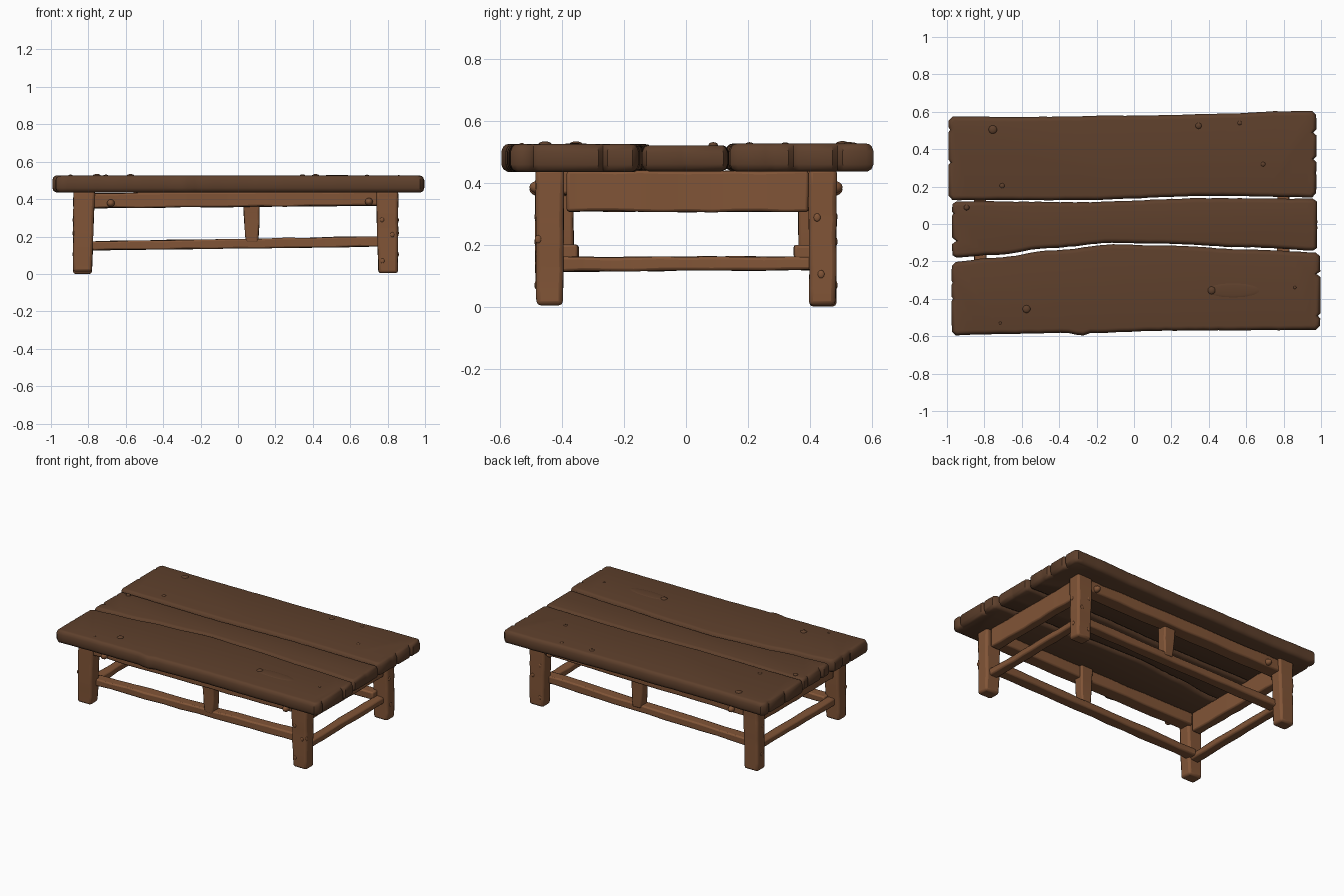
import bpy, bmesh, math, random
from mathutils import Vector, Matrix

if "Cube" in bpy.data.objects:
    bpy.data.objects.remove(bpy.data.objects["Cube"])

random.seed(4)


def material(name, rgb):
    m = bpy.data.materials.new(name)
    m.diffuse_color = (*rgb, 1)
    m.use_nodes = True
    m.node_tree.nodes["Principled BSDF"].inputs["Base Color"].default_value = m.diffuse_color
    return m


DARK = material("dark wood", (0.112, 0.051, 0.025))
WARM = material("warm wood", (0.220, 0.090, 0.038))


def finish(bm, name, mat, bevel=0):
    bmesh.ops.recalc_face_normals(bm, faces=bm.faces)
    me = bpy.data.meshes.new(name)
    bm.to_mesh(me)
    bm.free()
    me.materials.append(mat)
    ob = bpy.data.objects.new(name, me)
    bpy.context.collection.objects.link(ob)
    bpy.ops.object.select_all(action='DESELECT')
    bpy.context.view_layer.objects.active = ob
    ob.select_set(True)
    if bevel:
        b = ob.modifiers.new("worn edges", 'BEVEL')
        b.width, b.segments, b.limit_method = bevel, 2, 'ANGLE'
        b.angle_limit = math.radians(40)
    bpy.ops.object.shade_smooth_by_angle(angle=math.radians(40))
    return ob


def loft(bm, rings):
    rings = [[bm.verts.new(p) for p in r] for r in rings]
    n = len(rings[0])
    for a, b in zip(rings, rings[1:]):
        for i in range(n):
            bm.faces.new((a[i], a[(i + 1) % n], b[(i + 1) % n], b[i]))
    bm.faces.new(rings[0][::-1])
    bm.faces.new(rings[-1])


def sample(pts, x):
    # smooth interpolation along a hand-cut edge
    for (x0, y0), (x1, y1) in zip(pts, pts[1:]):
        if x <= x1:
            t = max(0, (x - x0) / (x1 - x0))
            return y0 + (y1 - y0) * t * t * (3 - 2 * t)
    return pts[-1][1]


def plank(name, front, back, left, right, xl, xr, zb, zt):
    # outline: front edge, right end, back edge, left end (ends: fraction, indent)
    n = 48
    xs = [xl + 0.025 + (xr - xl - 0.05) * i / n for i in range(n + 1)]
    wob = lambda: random.uniform(-0.0015, 0.0015)
    out = [Vector((x, sample(front, x) + wob())) for x in xs]
    ends = [(0.05, 0.004)] + right + [(0.95, 0.004)]
    f, b = sample(front, xr), sample(back, xr)
    out += [Vector((xr - d, f + (b - f) * t)) for t, d in ends]
    out += [Vector((x, sample(back, x) + wob())) for x in reversed(xs)]
    ends = [(0.05, 0.004)] + left + [(0.95, 0.004)]
    f, b = sample(front, xl), sample(back, xl)
    out += [Vector((xl + d, f + (b - f) * t)) for t, d in reversed(ends)]
    # inward direction at each outline point
    norm = []
    for i, p in enumerate(out):
        t = (p - out[i - 1]).normalized() + (out[(i + 1) % len(out)] - p).normalized()
        norm.append(Vector((-t.y, t.x)).normalized())
    prof = [(0.022, zb), (0.007, zb + 0.008), (0, zb + 0.024),
            (0, zt - 0.024), (0.007, zt - 0.008), (0.014, zt - 0.002), (0.024, zt)]
    bm = bmesh.new()
    loft(bm, [[(p.x + q.x * d, p.y + q.y * d, z) for p, q in zip(out, norm)] for d, z in prof])
    finish(bm, name, DARK)


def notch(t, d, w=0.035):
    return [(t - w, 0.002), (t, d), (t + w, 0.002)]


# table top planks
plank("back_plank",
      [(-1, 0.128), (-0.3, 0.128), (0.4, 0.15), (1, 0.143)],
      [(-1, 0.576), (-0.6, 0.572), (0, 0.58), (0.5, 0.59), (0.75, 0.602), (1, 0.605)],
      notch(0.45, 0.014) + notch(0.84, 0.012), notch(0.28, 0.005) + notch(0.44, 0.018) + notch(0.75, 0.02),
      -0.995, 0.978, 0.436, 0.526)
plank("middle_plank",
      [(-1, -0.182), (-0.75, -0.165), (-0.45, -0.128), (-0.1, -0.1), (0.2, -0.106), (0.6, -0.125), (1, -0.142)],
      [(-1, 0.122), (-0.3, 0.117), (0.4, 0.138), (1, 0.134)],
      notch(0.3, 0.025, 0.06) + notch(0.78, 0.01), notch(0.5, 0.004),
      -0.975, 0.982, 0.437, 0.521)
plank("front_plank",
      [(-1, -0.596), (-0.7, -0.588), (-0.35, -0.582), (-0.28, -0.597), (-0.22, -0.582), (0.2, -0.57), (1, -0.566)],
      [(-1, -0.205), (-0.75, -0.182), (-0.45, -0.142), (-0.1, -0.109), (0.2, -0.116), (0.6, -0.137), (1, -0.152)],
      notch(0.5, 0.01) + notch(0.72, 0.008), notch(0.18, 0.014) + notch(0.72, 0.022),
      -0.978, 0.998, 0.435, 0.525)


def dome(name, loc, size, mat):
    bm = bmesh.new()
    bmesh.ops.create_uvsphere(bm, u_segments=14, v_segments=8, radius=1)
    bm.transform(Matrix.Translation(loc) @ Matrix.Diagonal((*size, 1)))
    finish(bm, name, mat)


# raised knots and nail heads on the top
for x, y, r in [(-0.755, 0.505, 0.024), (0.345, 0.525, 0.018), (0.565, 0.54, 0.013), (0.69, 0.32, 0.014),
                (-0.705, 0.205, 0.015), (-0.895, 0.088, 0.015), (-0.575, -0.455, 0.022),
                (0.415, -0.355, 0.022), (-0.715, -0.53, 0.009), (0.86, -0.34, 0.009)]:
    dome("top_knot", (x, y, 0.522), (r, r, 0.003 + r * 0.4), DARK)
dome("grain_swell", (0.53, -0.355, 0.524), (0.15, 0.04, 0.004), DARK)


def beam(name, p0, p1, s0, s1, n=10, jit=0.003, bevel=0.009):
    # p: end centres; s: (first, second) cross-section widths in x/y/z order without the beam axis
    p0, p1 = Vector(p0), Vector(p1)
    d = p1 - p0
    axis = max(range(3), key=lambda i: abs(d[i]))
    u, v = [Vector([float(k == i) for k in range(3)]) for i in range(3) if i != axis]
    rings = []
    for i in range(n + 1):
        t = i / n
        w, h = [(a + (b - a) * t) / 2 for a, b in zip(s0, s1)]
        c = p0 + d * t
        rings.append([c + u * (a * w + random.uniform(-jit, jit)) + v * (b * h + random.uniform(-jit, jit))
                      for a, b in ((-1, -1), (1, -1), (1, 1), (-1, 1))])
    bm = bmesh.new()
    loft(bm, rings)
    finish(bm, name, WARM, bevel)


for s, side in ((-1, "front"), (1, "back")):
    # legs
    beam(side + "_left_leg", (-0.832, s * 0.442, 0.006 - 0.006 * s), (-0.822, s * 0.44, 0.445),
         (0.102, 0.088), (0.115, 0.092), 8, 0.002, 0.014)
    beam(side + "_right_leg", (0.803, s * 0.44, 0.004), (0.797, s * 0.44, 0.445),
         (0.104, 0.086), (0.117, 0.092), 8, 0.002, 0.014)
    # long apron, long stretcher and the short post between them
    beam(side + "_apron", (-0.79, s * 0.425, 0.392), (0.77, s * 0.425, 0.402), (0.095, 0.078), (0.095, 0.074), 12)
    beam(side + "_stretcher", (-0.80, s * 0.392, 0.150), (0.78, s * 0.385, 0.174),
         (0.075, 0.046), (0.075, 0.054), 12)
    beam(side + "_post", (0.075, s * 0.395, 0.165), (0.072, s * 0.4, 0.44), (0.068, 0.065), (0.095, 0.075), 5, 0.002)
    # pegs on the apron and knots on the legs
    for x, z in ((-0.68, 0.378), (0.70, 0.386)):
        dome(side + "_peg", (x, s * 0.475, z), (0.021, 0.03, 0.021), WARM)
    for x, z in ((0.77, 0.29), (0.772, 0.07), (0.825, 0.21)):
        dome(side + "_leg_knot", (x, s * 0.484, z), (0.011, 0.005, 0.013), WARM)

for s, side in ((-1, "left"), (1, "right")):
    # short apron and short stretcher
    x = s * 0.81 - 0.012
    beam(side + "_end_apron", (x, -0.385, 0.372), (x, 0.395, 0.372), (0.065, 0.13), (0.065, 0.132), 10)
    beam(side + "_end_stretcher", (x, -0.42, 0.137), (x, 0.42, 0.14), (0.06, 0.046), (0.06, 0.044), 10)
    for y, z in ((0.423, 0.288), (0.436, 0.105), (-0.477, 0.218)):
        dome(side + "_leg_knot", (0.855 if s > 0 else -0.88, y, z), (0.005, 0.011, 0.013), WARM)
